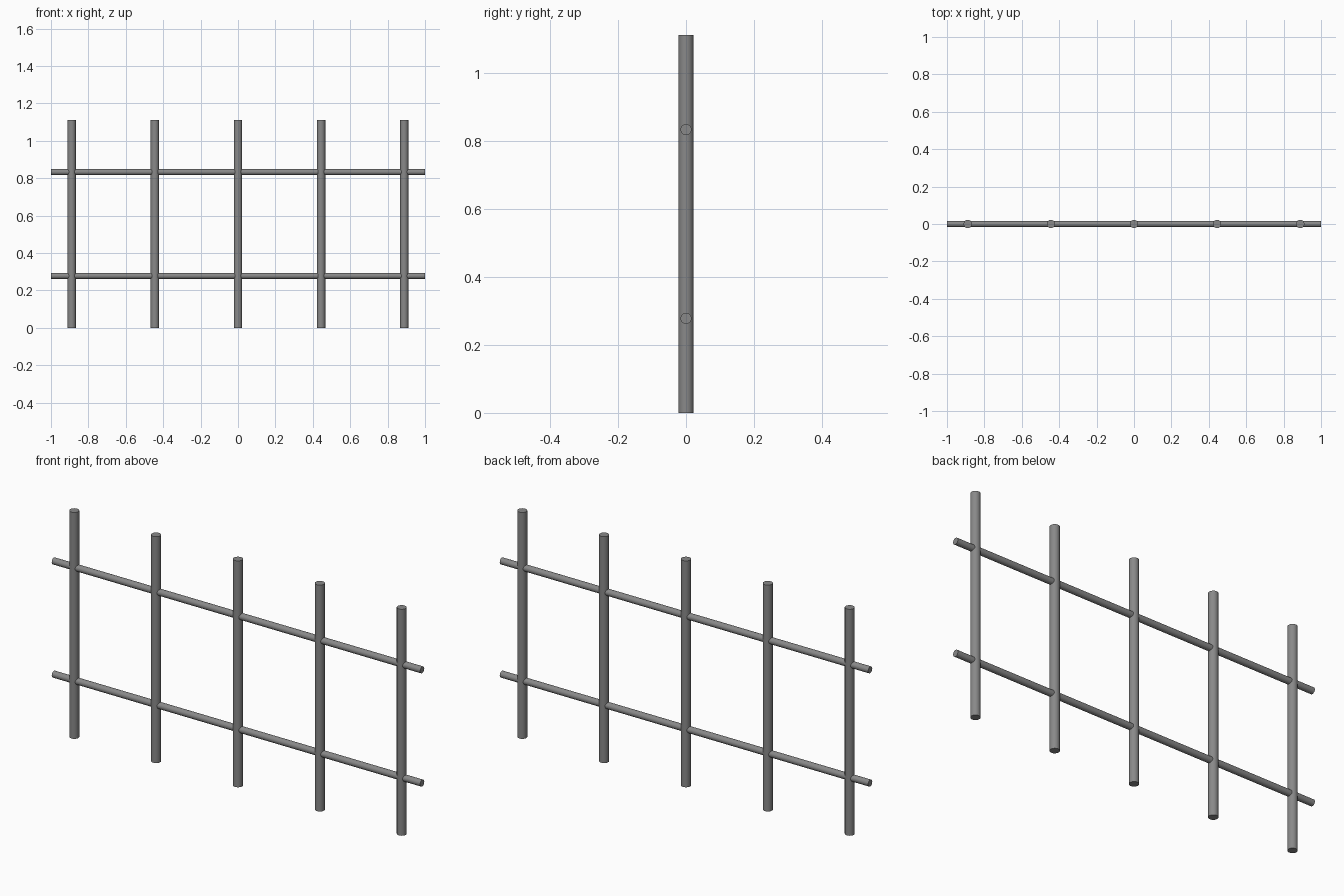
import bpy
from math import pi

if "Cube" in bpy.data.objects:
    bpy.data.objects.remove(bpy.data.objects["Cube"])

POST_R, POST_H = 0.0222, 1.111
RAIL_R, RAIL_L = 0.0161, 2.0

# Dark grey metal
metal = bpy.data.materials.new("dark_metal")
metal.diffuse_color = (0.25, 0.25, 0.25, 1)
metal.use_nodes = True
metal.node_tree.nodes["Principled BSDF"].inputs["Base Color"].default_value = metal.diffuse_color


def rod(name, radius, length, location, rotation=(0, 0, 0)):
    bpy.ops.mesh.primitive_cylinder_add(vertices=24, radius=radius, depth=length,
                                        location=location, rotation=rotation)
    obj = bpy.context.object
    obj.name = name
    obj.data.materials.append(metal)
    bpy.ops.object.shade_smooth_by_angle()
    return obj


# Five evenly spaced upright posts
for i in range(5):
    rod(f"post_{i + 1}", POST_R, POST_H, ((i - 2) * 0.4444, 0, POST_H / 2))

# Two horizontal rails running through the posts
for name, z in (("lower_rail", 0.2778), ("upper_rail", 0.8333)):
    rod(name, RAIL_R, RAIL_L, (0, 0, z), (0, pi / 2, 0))
